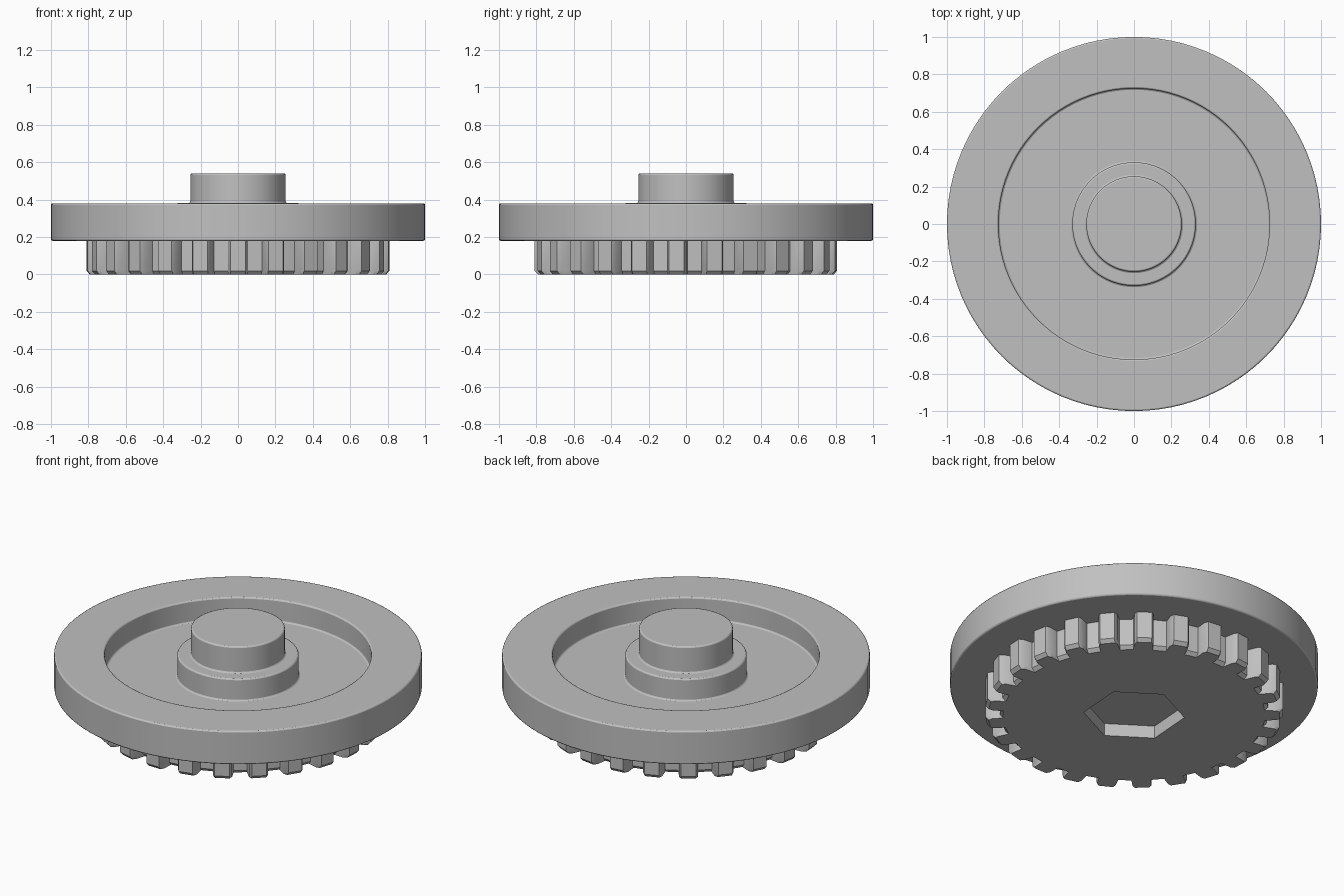
import bpy, bmesh
from math import sin, cos, pi, radians
from mathutils import Vector

cube = bpy.data.objects.get("Cube")
if cube:
    bpy.data.objects.remove(cube, do_unlink=True)

grey = bpy.data.materials.new("plain_grey")
grey.use_nodes = True
grey.diffuse_color = (0.53, 0.53, 0.53, 1)
grey.node_tree.nodes["Principled BSDF"].inputs["Base Color"].default_value = grey.diffuse_color


def polar(radius, angle, z):
    return Vector((radius * cos(angle), radius * sin(angle), z))


def finish(bm, name):
    bmesh.ops.remove_doubles(bm, verts=bm.verts, dist=1e-5)
    bmesh.ops.recalc_face_normals(bm, faces=bm.faces)
    mesh = bpy.data.meshes.new(name)
    bm.to_mesh(mesh)
    bm.free()
    mesh.materials.append(grey)
    obj = bpy.data.objects.new(name, mesh)
    bpy.context.collection.objects.link(obj)
    bpy.ops.object.select_all(action='DESELECT')
    obj.select_set(True)
    bpy.context.view_layer.objects.active = obj
    bpy.ops.object.shade_smooth_by_angle(angle=radians(30))
    return obj


def ring(bm, points):
    verts = [bm.verts.new(p) for p in points]
    edges = [bm.edges.new((a, b)) for a, b in zip(verts, verts[1:] + verts[:1])]
    return verts, edges


def bridge(bm, low, high):
    n = len(low)
    for i in range(n):
        j = (i + 1) % n
        bm.faces.new((low[i], low[j], high[j], high[i]))


# Turned wheel: broad rim, recessed web, stepped hub and shaft
profile = [(0.70, 0.18), (1.0, 0.18), (1.0, 0.38), (0.725, 0.38), (0.725, 0.25),
           (0.33, 0.25), (0.33, 0.382), (0.255, 0.382), (0.255, 0.54), (0, 0.54)]
bm = bmesh.new()
verts = [bm.verts.new((r, 0, z)) for r, z in profile]
edges = [bm.edges.new(pair) for pair in zip(verts, verts[1:])]
bmesh.ops.spin(bm, geom=verts + edges, cent=(0, 0, 0), axis=(0, 0, 1),
               angle=2 * pi, steps=96, use_duplicate=False)
wheel = finish(bm, "wheel_and_hub")
bevel = wheel.modifiers.new("soft_edges", 'BEVEL')
bevel.width = 0.008
bevel.segments = 2
bevel.limit_method = 'ANGLE'
bevel.angle_limit = radians(40)

# Toothed ring below the rim, with chamfered lower edges
TEETH = 25
half_tooth = [(-0.075, 0.73), (-0.066, 0.79), (-0.05, 0.81)]
tooth = half_tooth + [(-a, r) for a, r in reversed(half_tooth)]
outline = [(r, a - pi / 2 + 2 * pi * k / TEETH) for k in range(TEETH) for a, r in tooth]
bm = bmesh.new()
bottom, bottom_edges = ring(bm, [polar(r - 0.018, a, 0) for r, a in outline])
middle, _ = ring(bm, [polar(r, a, 0.02) for r, a in outline])
top, _ = ring(bm, [polar(r, a, 0.18) for r, a in outline])
bridge(bm, bottom, middle)
bridge(bm, middle, top)

# Blind hexagonal socket in the underside
hexagon = [radians(26 + 60 * k) for k in range(6)]
mouth, mouth_edges = ring(bm, [polar(0.275, a, 0) for a in hexagon])
floor, _ = ring(bm, [polar(0.275, a, 0.075) for a in hexagon])
bridge(bm, mouth, floor)
bm.faces.new(floor)
bmesh.ops.triangle_fill(bm, edges=bottom_edges + mouth_edges, use_beauty=True,
                        normal=(0, 0, -1))
finish(bm, "gear_ring")
